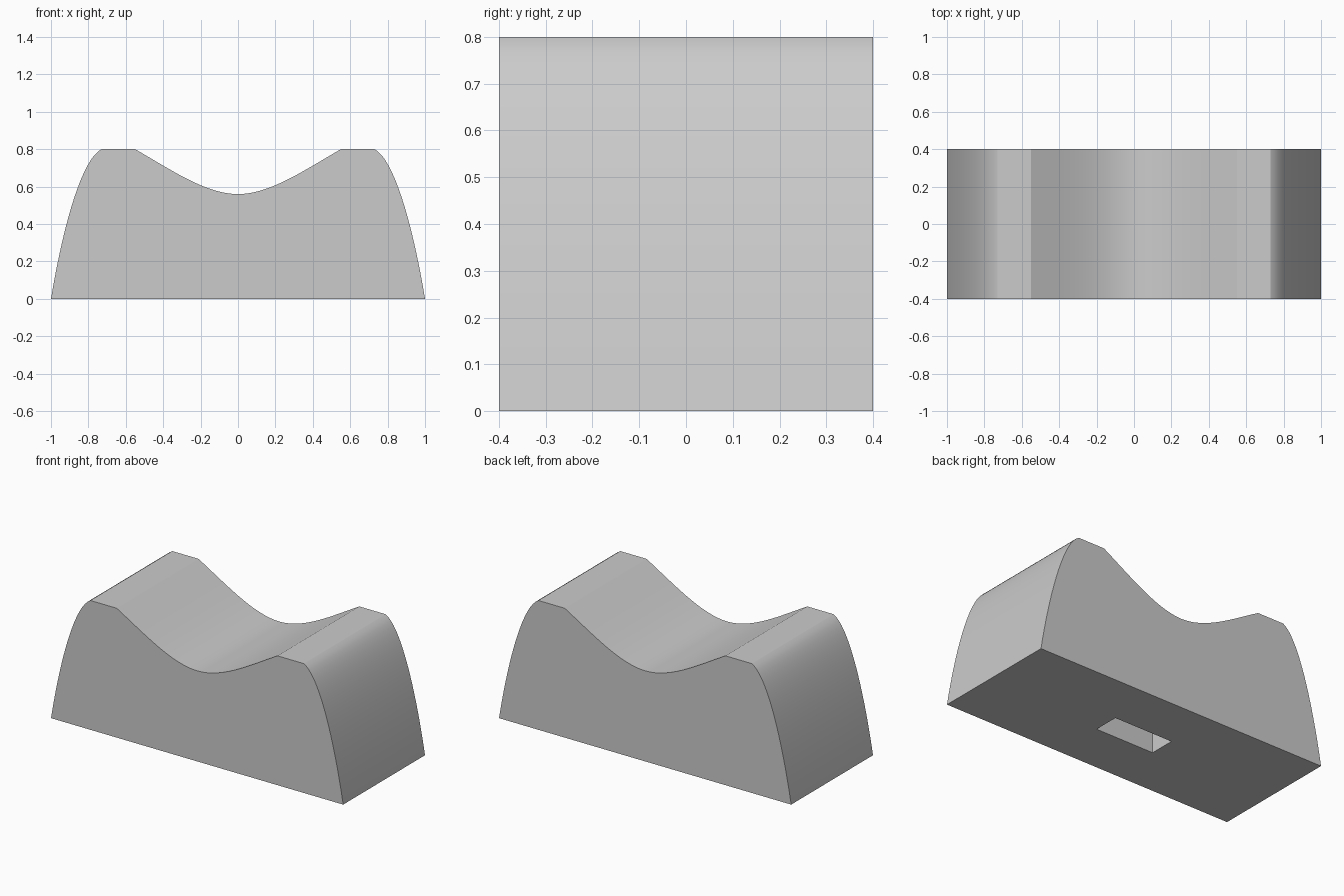
import bpy
import bmesh
import math
from mathutils import Vector
from mathutils.geometry import interpolate_bezier

cube = bpy.data.objects.get("Cube")
if cube:
    bpy.data.objects.remove(cube, do_unlink=True)

HALF_DEPTH = 0.4
POCKET_X, POCKET_Y, POCKET_Z = 0.2, 0.08, 0.4

grey = bpy.data.materials.new("plain_grey")
grey.use_nodes = True
colour = (0.6, 0.6, 0.6, 1)
grey.diffuse_color = colour
grey.node_tree.nodes["Principled BSDF"].inputs["Base Color"].default_value = colour


def curve(points, count):
    p = [Vector((x, 0, z)) for x, z in points]
    return interpolate_bezier(*p, count)


# Half outline: bulging flank, flat crest, dipped saddle; then mirrored
flank = curve([(1, 0), (0.93, 0.42), (0.83, 0.75), (0.73, 0.8)], 17)
saddle = curve([(0.55, 0.8), (0.35, 0.685), (0.17, 0.56), (0, 0.56)], 17)
half = flank + saddle
outline = half + [Vector((-p.x, 0, p.z)) for p in reversed(half[:-1])]

# Rest body: extruded outline
bm = bmesh.new()
front = bm.faces.new([bm.verts.new((p.x, -HALF_DEPTH, p.z)) for p in outline])
ext = bmesh.ops.extrude_face_region(bm, geom=[front])
moved = [v for v in ext["geom"] if isinstance(v, bmesh.types.BMVert)]
bmesh.ops.translate(bm, verts=moved, vec=(0, 2 * HALF_DEPTH, 0))
bmesh.ops.recalc_face_normals(bm, faces=bm.faces[:])
mesh = bpy.data.meshes.new("rest_body")
bm.to_mesh(mesh)
bm.free()
body = bpy.data.objects.new("rest_body", mesh)
bpy.context.collection.objects.link(body)
mesh.materials.append(grey)

# Rectangular pocket in the underside
bpy.ops.mesh.primitive_cube_add(size=2, location=(0, 0, 0))
cutter = bpy.context.object
cutter.name = "pocket_cutter"
cutter.scale = (POCKET_X, POCKET_Y, POCKET_Z)
cutter.data.materials.append(grey)
cut = body.modifiers.new("pocket", "BOOLEAN")
cut.operation = "DIFFERENCE"
cut.solver = "EXACT"
cut.object = cutter

bpy.ops.object.select_all(action="DESELECT")
body.select_set(True)
bpy.context.view_layer.objects.active = body
bpy.ops.object.modifier_apply(modifier=cut.name)
bpy.data.objects.remove(cutter, do_unlink=True)
bpy.ops.object.shade_smooth_by_angle(angle=math.radians(25))
